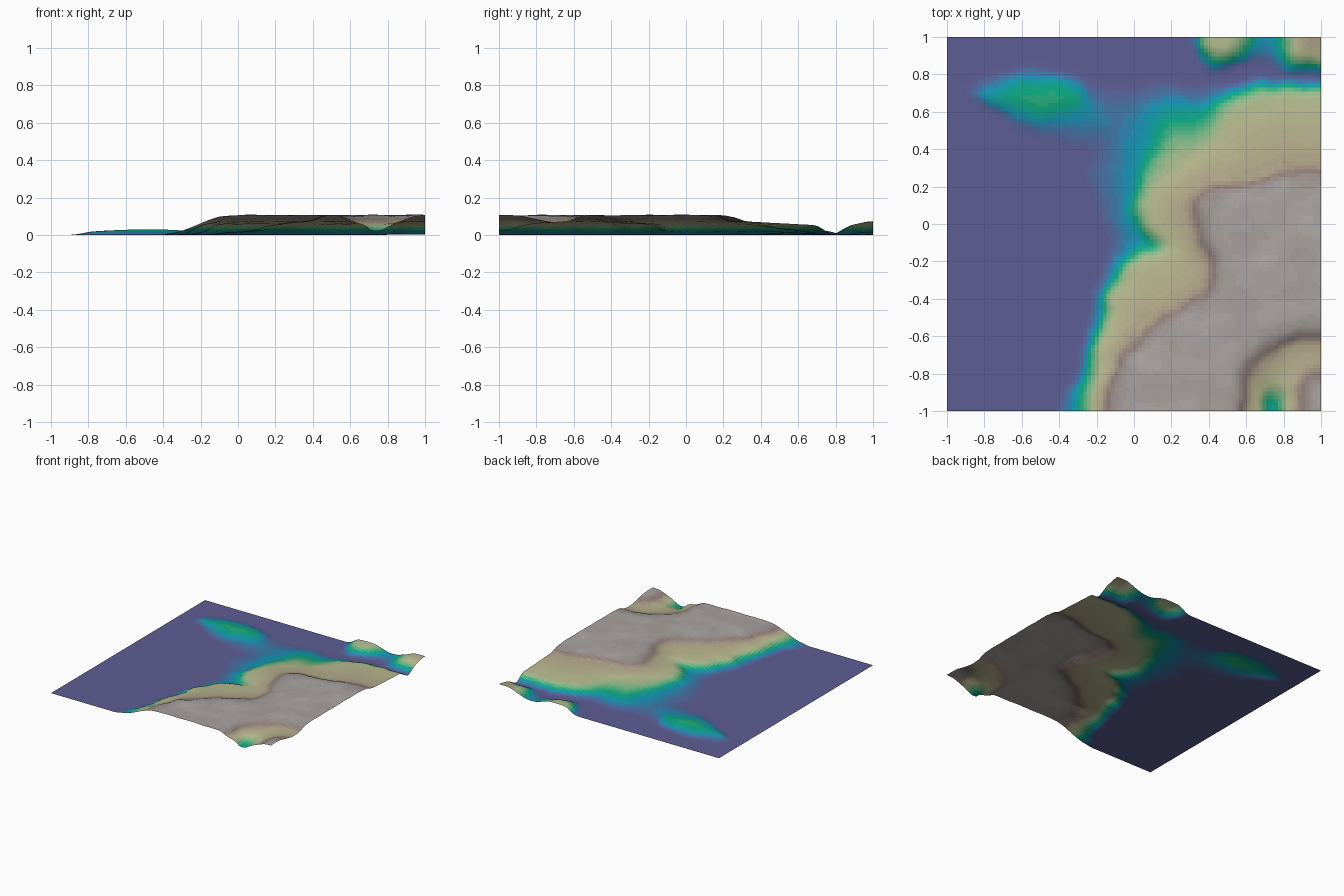
import bpy, bmesh
from mathutils import Vector, noise

if "Cube" in bpy.data.objects:
    bpy.data.objects.remove(bpy.data.objects["Cube"])

N = 96  # grid cells per side
F = 3.0  # contours are closed this far outside the tile

# Contour outlines, one group per height level (each polygon is closed)
shoal = [[(-.42, -F), (-.40, -1), (-.30, -.8), (-.25, -.5), (-.2, -.35), (-.13, -.2), (-.15, -.05),
          (-.2, .1), (-.3, .28), (-.22, .38), (-.42, .45), (-.62, .5), (-.7, .58), (-.9, .68),
          (-.82, .78), (-.6, .84), (-.35, .8), (-.2, .72), (-.05, .72), (.15, .76), (.35, .73),
          (.6, .76), (1, .78), (F, .78), (F, -F)],
         [(.28, F), (.3, 1), (.34, .88), (.4, .81), (.5, .82), (.62, .88), (.72, .87), (.8, .8), (F, .8), (F, F)]]

shore = [[(-.33, -F), (-.3, -.9), (-.22, -.6), (-.17, -.4), (-.1, -.25), (0, -.14), (.1, -.12), (.04, -.05),
          (-.02, .05), (0, .15), (.03, .25), (.06, .4), (.1, .56), (.2, .62), (.35, .6), (.5, .7),
          (.7, .74), (F, .75), (F, -F), (.77, -F), (.76, -1), (.73, -.95), (.7, -1), (.69, -F)],
         [(.32, F), (.34, .95), (.42, .84), (.52, .85), (.6, .92), (.65, 1), (.65, F)],
         [(.74, F), (.76, .94), (.82, .83), (F, .82), (F, F)],
         [(-.8, .68), (-.6, .77), (-.4, .77), (-.28, .72), (-.27, .62), (-.5, .56), (-.7, .62)]]

beach = [[(-.25, -F), (-.23, -.9), (-.15, -.6), (-.12, -.4), (0, -.22), (.15, -.15), (.2, -.12), (.08, -.02),
          (.06, .1), (.1, .22), (.22, .33), (.4, .42), (.47, .52), (.55, .64), (.75, .7), (F, .7),
          (F, -F), (.84, -F), (.82, -.9), (.76, -.85), (.69, -.9), (.62, -F)],
         [(.38, F), (.4, .93), (.5, .91), (.56, 1), (.56, F)],
         [(.83, F), (.85, .92), (.92, .87), (F, .87), (F, F)]]

slope = [[(-.18, -F), (-.17, -.9), (-.08, -.7), (.05, -.52), (.2, -.45), (.36, -.36), (.41, -.22), (.33, -.1),
          (.3, .05), (.3, .15), (.4, .22), (.55, .23), (.7, .26), (.85, .31), (F, .33), (F, -.61),
          (.95, -.62), (.8, -.66), (.68, -.75), (.63, -.87), (.59, -1), (.59, -F)],
         [(.87, -F), (.86, -.87), (.93, -.76), (F, -.73), (F, -F)],
         [(.9, F), (.92, .97), (F, .95), (F, F)]]

plateau = [[(-.12, -F), (-.11, -.9), (-.02, -.72), (.14, -.56), (.3, -.46), (.45, -.4), (.47, -.2), (.39, -.05),
            (.37, .1), (.45, .19), (.6, .17), (.8, .24), (F, .27), (F, -.54), (.9, -.57), (.7, -.62),
            (.6, -.72), (.55, -.85), (.52, -F)],
           [(.94, -F), (.94, -.87), (F, -.82), (F, -F)]]

LEVELS = [(0, shoal), (.02, shore), (.052, beach), (.073, slope), (.1, plateau)]


def signed_distance(x, y, poly):
    """Distance to a polygon outline, positive inside."""
    best, inside = 1e9, False
    ax, ay = poly[-1]
    for bx, by in poly:
        dx, dy = bx - ax, by - ay
        t = max(0, min(1, ((x - ax) * dx + (y - ay) * dy) / (dx * dx + dy * dy)))
        best = min(best, (x - ax - t * dx) ** 2 + (y - ay - t * dy) ** 2)
        if (ay > y) != (by > y) and x < ax + (y - ay) * dx / dy:
            inside = not inside
        ax, ay = bx, by
    return best ** .5 * (1 if inside else -1)


def height(x, y):
    # wobble the outlines a little, then blend between neighbouring contours
    w = .022 * noise.fractal(Vector((x * 7, y * 7, 3)), 1, 2, 3)
    below = None
    for z, polys in LEVELS:
        s = max(signed_distance(x + w, y - w, p) for p in polys)
        if s <= 0:
            if below is None:
                return 0
            z0, s0 = below
            return z0 + (z - z0) * s0 / (s0 - s)
        below = (z, s)
    bump = noise.fractal(Vector((x * 6, y * 6, 1)), 1, 2, 3)
    return .1 + min(below[1], .07) * .08 + .005 * bump


# Sample the heights and soften them
H = [[height(-1 + 2 * i / N, -1 + 2 * j / N) for i in range(N + 1)] for j in range(N + 1)]
# small offshore bank
for j in range(N + 1):
    for i in range(N + 1):
        d = max(signed_distance(-1 + 2 * i / N, -1 + 2 * j / N, shore[3]), 0)
        H[j][i] += min(d, .08) * .08


def soften(g):
    c = lambda k: max(0, min(N, k))
    return [[(4 * g[j][i] + g[j][c(i - 1)] + g[j][c(i + 1)] + g[c(j - 1)][i] + g[c(j + 1)][i]) / 8
             for i in range(N + 1)] for j in range(N + 1)]


for _ in range(2):
    H = soften(H)

# Height colour ramp
RAMP = [(0, (94, 94, 148)), (.008, (70, 115, 165)), (.016, (25, 150, 185)), (.027, (20, 170, 125)),
        (.04, (120, 185, 135)), (.055, (188, 190, 145)), (.07, (180, 170, 140)),
        (.085, (142, 124, 118)), (.1, (160, 152, 150)), (.115, (185, 182, 180))]
BANDS, TOP = 40, .115


def ramp(z):
    for (a, ca), (b, cb) in zip(RAMP, RAMP[1:]):
        if z <= b:
            t = (z - a) / (b - a)
            return [((p + (q - p) * t) / 255) ** 2.2 for p, q in zip(ca, cb)]
    return [(c / 255) ** 2.2 for c in RAMP[-1][1]]


# Terrain sheet
bm = bmesh.new()
V = [[bm.verts.new((-1 + 2 * i / N, -1 + 2 * j / N, H[j][i])) for i in range(N + 1)] for j in range(N + 1)]
for j in range(N):
    for i in range(N):
        f = bm.faces.new((V[j][i], V[j][i + 1], V[j + 1][i + 1], V[j + 1][i]))
        f.smooth = True
        f.material_index = min(BANDS - 1, round(f.calc_center_median().z / TOP * (BANDS - 1)))
mesh = bpy.data.meshes.new("terrain")
bm.to_mesh(mesh)
bm.free()
for k in range(BANDS):
    m = bpy.data.materials.new(f"height_band_{k}")
    m.diffuse_color = (*ramp(k / (BANDS - 1) * TOP), 1)
    m.use_nodes = True
    m.node_tree.nodes["Principled BSDF"].inputs["Base Color"].default_value = m.diffuse_color
    mesh.materials.append(m)
bpy.context.collection.objects.link(bpy.data.objects.new("terrain", mesh))
